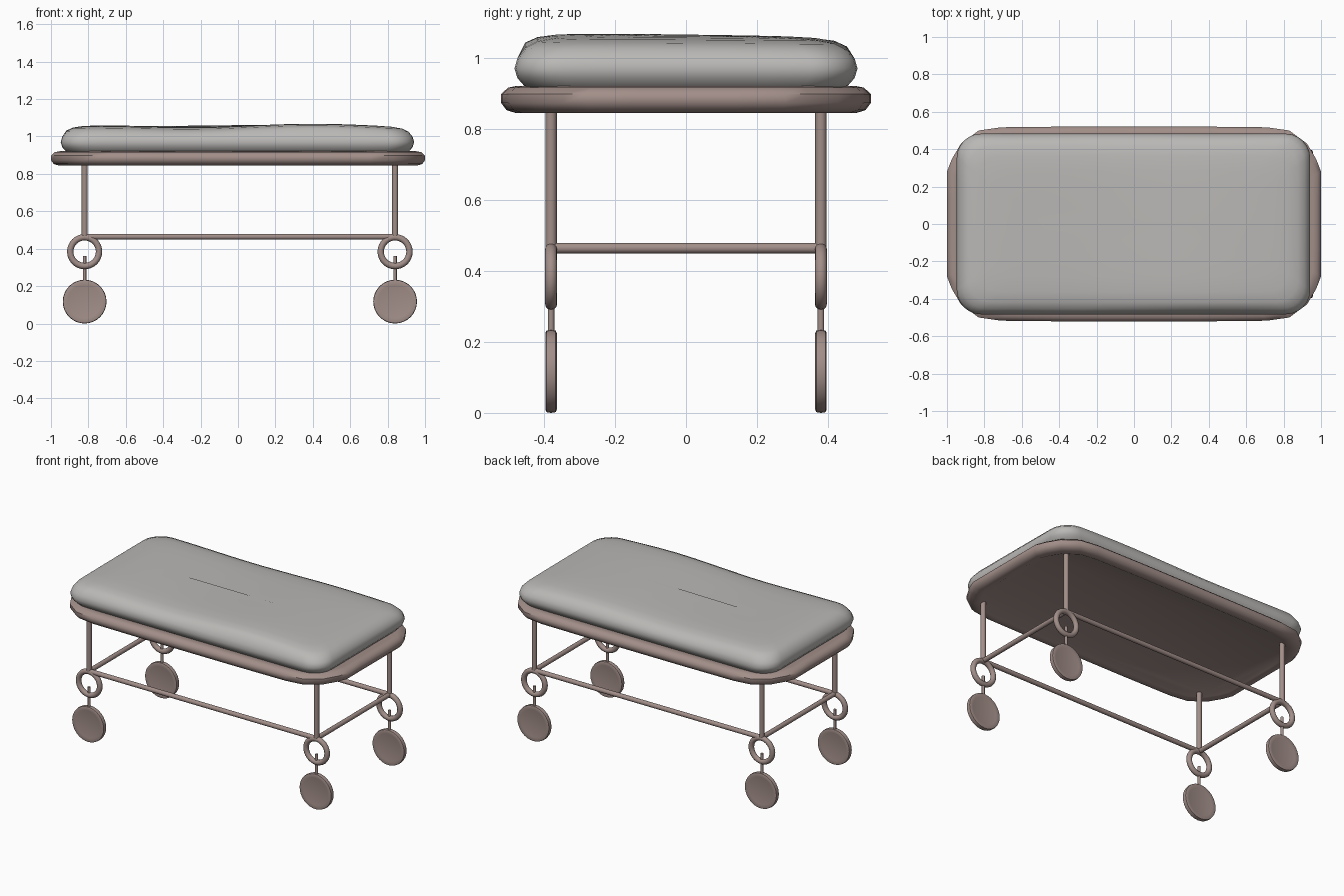
import bpy, bmesh, math
from mathutils import Vector

if "Cube" in bpy.data.objects:
    bpy.data.objects.remove(bpy.data.objects["Cube"])


def material(name, rgb):
    m = bpy.data.materials.new(name)
    m.diffuse_color = (*rgb, 1)
    m.use_nodes = True
    m.node_tree.nodes["Principled BSDF"].inputs["Base Color"].default_value = m.diffuse_color
    return m


BROWN = material("brown grey metal", (0.36, 0.272, 0.248))
GREY = material("light grey fabric", (0.49, 0.48, 0.465))


def finish(name, bm, mat, angle=50):
    bmesh.ops.recalc_face_normals(bm, faces=bm.faces)
    me = bpy.data.meshes.new(name)
    bm.to_mesh(me)
    bm.free()
    ob = bpy.data.objects.new(name, me)
    bpy.context.collection.objects.link(ob)
    me.materials.append(mat)
    bpy.context.view_layer.objects.active = ob
    ob.select_set(True)
    bpy.ops.object.shade_smooth_by_angle(angle=math.radians(angle))
    ob.select_set(False)
    return ob


def loft(name, rings, mat, angle=50):
    """Closed skin through equally long rings of points."""
    bm = bmesh.new()
    vs = [[bm.verts.new(p) for p in r] for r in rings]
    n = len(vs[0])
    for a, b in zip(vs, vs[1:]):
        for i in range(n):
            j = (i + 1) % n
            bm.faces.new((a[i], a[j], b[j], b[i]))
    bm.faces.new(vs[0])
    bm.faces.new(vs[-1])
    return finish(name, bm, mat, angle)


def mirror_quarter(q):
    """Full outline from its +x +y quarter."""
    half = q + [(-x, y) for x, y in reversed(q)]
    return half + [(-x, -y) for x, y in half]


def inset_rings(outline, hx, hy, profile, bump=lambda x, y: 0, cx=0):
    rings = []
    for d, z in profile:
        r = []
        for x, y in outline:
            X, Y = x * (hx - d) / hx + cx, y * (hy - d) / hy
            r.append((X, Y, z + (bump(X, Y) if z > 1 else 0)))
        rings.append(r)
    return rings


def rod(name, a, b, r):
    a, b = Vector(a), Vector(b)
    bm = bmesh.new()
    bmesh.ops.create_cone(bm, cap_ends=True, segments=16, radius1=r, radius2=r,
                          depth=(b - a).length)
    bmesh.ops.rotate(bm, verts=bm.verts, matrix=(b - a).to_track_quat('Z', 'Y').to_matrix())
    bmesh.ops.translate(bm, verts=bm.verts, vec=(a + b) / 2)
    return finish(name, bm, BROWN)


def y_disc(x, y, z, profile, n=32):
    """Rings around the y axis from (radius, y offset) pairs."""
    return [[(x + r * math.cos(2 * math.pi * i / n), y + o, z + r * math.sin(2 * math.pi * i / n))
             for i in range(n)] for r, o in profile]


# bed frame: tray with rounded rim and recessed underside
outline = mirror_quarter([(1, 0.14), (1, 0.28), (0.975, 0.345), (0.925, 0.43),
                          (0.83, 0.5), (0.71, 0.517), (0.35, 0.521)])
loft("bed_frame", inset_rings(outline, 1, 0.521, [
    (0.085, 0.86), (0.065, 0.849), (0.04, 0.845), (0.015, 0.853), (0, 0.873), (0, 0.898),
    (0.02, 0.916), (0.045, 0.921), (0.08, 0.912)]), BROWN)

# mattress: soft cushion with a slightly uneven top
MX, MY, R = 0.945, 0.483, 0.13
corner = [(MX - R + R * math.cos(t), MY - R + R * math.sin(t))
          for t in [math.pi / 2 * k / 6 for k in range(7)]]
xs = [(MX - R) * k / 6 for k in range(5, 0, -1)]
quarter = [(MX, 0.12), (MX, 0.24)] + corner + [(x, MY) for x in xs]


def bump(x, y):
    return (0.012 * math.exp(-((x - 0.33) / 0.4) ** 2) * (0.5 - y)
            + 0.005 * math.cos(5 * x + 4) - 0.008 * max(0, x * y))


loft("mattress", inset_rings(mirror_quarter(quarter), MX, MY, [
    (0.06, 0.9), (0.03, 0.918), (0.008, 0.943), (0, 0.97), (0.008, 0.998), (0.03, 1.027),
    (0.065, 1.043), (0.12, 1.051), (0.2, 1.054), (0.3, 1.055), (0.4, 1.055), (0.47, 1.055)],
    bump, -0.003), GREY, 70)

# undercarriage
X0, X1, Y = -0.82, 0.84, 0.38
for sy, side in ((-1, "front"), (1, "back")):
    y = sy * Y
    rod(side + "_long_rail", (X0, y, 0.464), (X1, y, 0.464), 0.015)
    for x, end in ((X0, "left"), (X1, "right")):
        tag = f"{side}_{end}_"
        rod(tag + "leg", (x, y, 0.455), (x, y, 0.875), 0.016)
        rod(tag + "caster_stem", (x, y, 0.22), (x, y, 0.36), 0.009)
        # ring above the caster
        prof = [(0.077 + 0.017 * math.cos(a), 0.017 * math.sin(a))
                for a in [2 * math.pi * k / 12 for k in range(12)]]
        rings = y_disc(x, y, 0.384, prof)
        bm = bmesh.new()
        vs = [[bm.verts.new(p) for p in r] for r in rings]
        for k in range(12):
            a, b = vs[k], vs[(k + 1) % 12]
            for i in range(32):
                j = (i + 1) % 32
                bm.faces.new((a[i], a[j], b[j], b[i]))
        finish(tag + "ring", bm, BROWN)
        # wheel with a shallow dished face
        loft(tag + "wheel", y_disc(x, y, 0.117, [
            (0.09, -0.012), (0.108, -0.016), (0.115, -0.013), (0.117, 0),
            (0.115, 0.013), (0.108, 0.016), (0.09, 0.012)]), BROWN, 40)
for x, end in ((X0, "left"), (X1, "right")):
    rod(end + "_cross_rail", (x, -Y, 0.464), (x, Y, 0.464), 0.015)
